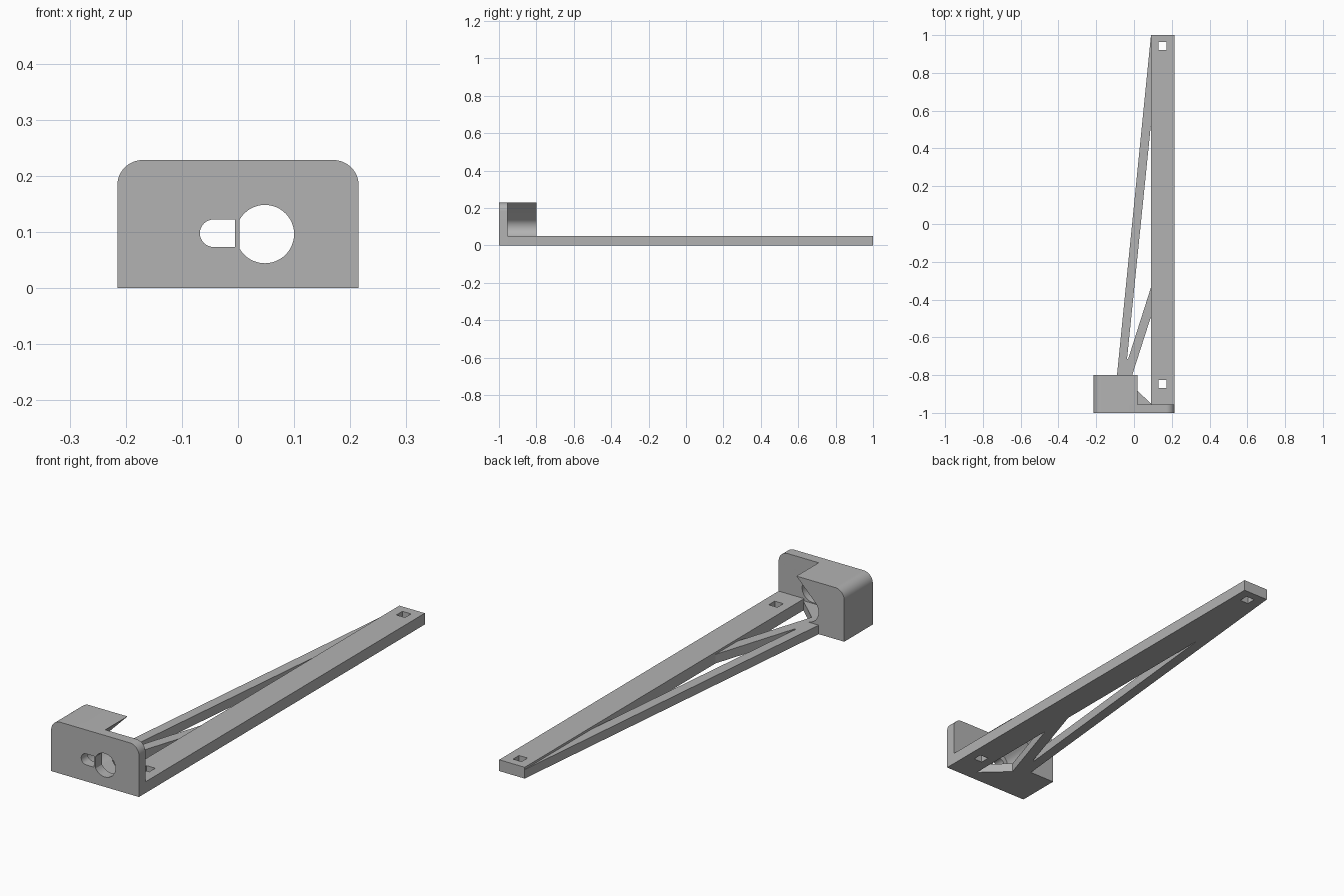
import bpy, bmesh, math

if "Cube" in bpy.data.objects:
    bpy.data.objects.remove(bpy.data.objects["Cube"])

grey = bpy.data.materials.new("grey plastic")
grey.diffuse_color = (0.45, 0.45, 0.45, 1)
grey.use_nodes = True
grey.node_tree.nodes["Principled BSDF"].inputs["Base Color"].default_value = grey.diffuse_color


def arc(cx, cy, r, a0, a1, n=16):
    """Points on an arc, angles in degrees."""
    angles = [math.radians(a0 + (a1 - a0) * i / n) for i in range(n + 1)]
    return [(cx + r * math.cos(a), cy + r * math.sin(a)) for a in angles]


def square(cx, cy, h):
    return [(cx - h, cy - h), (cx + h, cy - h), (cx + h, cy + h), (cx - h, cy + h)]


def prism(name, loops, lo, hi, upright=False):
    """Extrude an outline with holes along z, or along y when upright."""
    curve = bpy.data.curves.new(name, 'CURVE')
    curve.dimensions = '2D'
    curve.fill_mode = 'BOTH'
    curve.extrude = (hi - lo) / 2
    for pts in loops:
        spline = curve.splines.new('POLY')
        spline.points.add(len(pts) - 1)
        for p, (a, b) in zip(spline.points, pts):
            p.co = (a, b, 0, 1)
        spline.use_cyclic_u = True
    temp = bpy.data.objects.new(name + "_outline", curve)
    bpy.context.collection.objects.link(temp)
    bpy.context.view_layer.update()
    dg = bpy.context.evaluated_depsgraph_get()
    mesh = bpy.data.meshes.new_from_object(temp.evaluated_get(dg))
    bpy.data.objects.remove(temp)
    # Weld the caps to the sides and place the solid
    mid = (lo + hi) / 2
    bm = bmesh.new()
    bm.from_mesh(mesh)
    bmesh.ops.remove_doubles(bm, verts=bm.verts, dist=1e-5)
    for v in bm.verts:
        x, y, z = v.co
        v.co = (x, mid - z, y) if upright else (x, y, z + mid)
    bmesh.ops.recalc_face_normals(bm, faces=bm.faces)
    bm.to_mesh(mesh)
    bm.free()
    mesh.materials.clear()
    mesh.materials.append(grey)
    obj = bpy.data.objects.new(name, mesh)
    bpy.context.collection.objects.link(obj)
    bpy.ops.object.select_all(action='DESELECT')
    obj.select_set(True)
    bpy.context.view_layer.objects.active = obj
    bpy.ops.object.shade_smooth_by_angle(angle=math.radians(30))
    return obj


W, H, R = 0.215, 0.228, 0.045      # half width, height, corner radius
FRONT, BACK = -0.955, -0.80        # rear of the plate, rear of the block
FLOOR = 0.04                       # thickness of floor and braces

# Front plate with rounded top corners, a slot and a round hole with a flat side
plate = [(-W, 0), (W, 0)] + arc(W - R, H - R, R, 0, 90) + arc(R - W, H - R, R, 90, 180)
slot = [(-0.005, 0.122)] + arc(-0.0435, 0.0975, 0.0245, 90, 270) + [(-0.005, 0.073)]
port = arc(0.048, 0.096, 0.052, -150, 150, 40)
prism("front_plate", [plate, slot, port], -1.0, FRONT, upright=True)

# Side block with an open channel: round at the back, sloped roof above
channel = arc(-0.033, 0.096, 0.056, 270, 135, 24)
block = [(-W, FLOOR)] + channel + [(0.019, H)] + arc(R - W, H - R, R, 90, 180)
prism("channel_block", [block], FRONT, BACK, upright=True)

# Long arm with a square screw hole at each end
arm = [(0.09, FRONT), (W, FRONT), (W, 1.0), (0.09, 1.0)]
prism("long_arm", [arm, square(0.152, 0.942, 0.021), square(0.152, -0.847, 0.021)], 0, 0.05)

# Block floor continuing into the short strut and the long diagonal brace
brace = [(-W, FRONT), (0.09, FRONT), (0.09, -0.95), (-0.024, -0.845),
         (0.09, -0.49), (0.09, -0.335), (-0.031, -0.715), (-0.037, -0.715),
         (0.09, 0.53), (0.09, 1.0), (-0.09, BACK), (-W, BACK)]
prism("floor_and_braces", [brace], 0, FLOOR)
